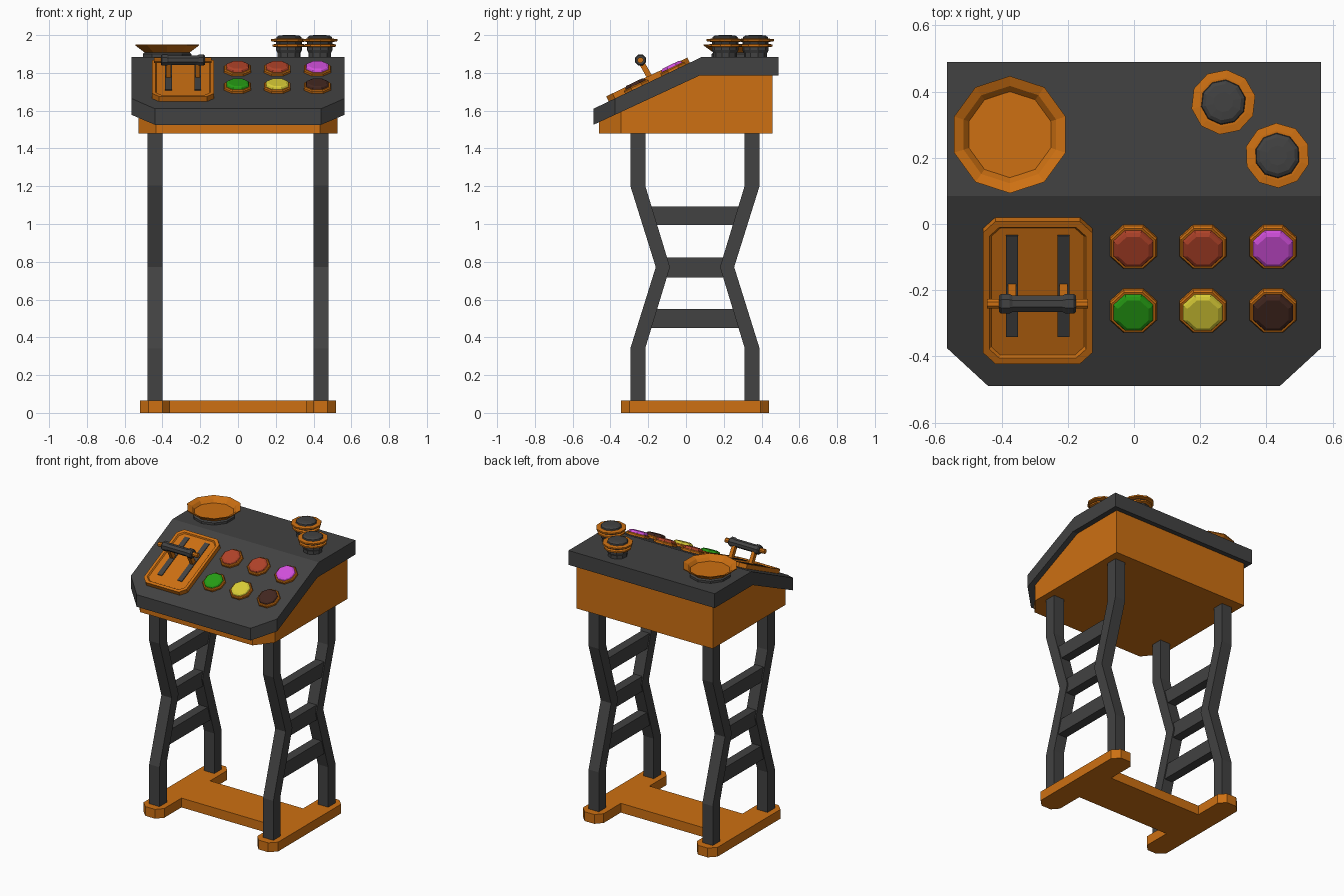
import bpy, bmesh, math
from mathutils import Matrix, Vector

if "Cube" in bpy.data.objects:
    bpy.data.objects.remove(bpy.data.objects["Cube"])


def material(name, *rgb):
    m = bpy.data.materials.new(name)
    m.diffuse_color = (*rgb, 1)
    m.use_nodes = True
    m.node_tree.nodes["Principled BSDF"].inputs["Base Color"].default_value = m.diffuse_color
    return m


ORANGE = material("orange", 0.61, 0.162, 0.006)
DARK = material("dark_grey", 0.054, 0.054, 0.054)
RED = material("brick_red", 0.43, 0.055, 0.022)
PURPLE = material("purple", 0.65, 0.08, 0.72)
GREEN = material("green", 0.019, 0.33, 0.007)
YELLOW = material("yellow", 0.70, 0.61, 0.038)
BROWN = material("dark_brown", 0.055, 0.02, 0.014)


def loft(name, loops, mat, M=Matrix(), split=None, closed=False):
    """Bridge equal-length point loops; cap the ends, or close into a ring."""
    bm = bmesh.new()
    rows = [[bm.verts.new(M @ Vector(p)) for p in loop] for loop in loops]
    n = len(rows[0])
    pairs = list(zip(rows, rows[1:]))
    if closed:
        pairs.append((rows[-1], rows[0]))
    for a, b in pairs:
        for i in range(n):
            bm.faces.new((a[i], a[(i + 1) % n], b[(i + 1) % n], b[i]))
    if not closed:
        bm.faces.new(rows[0][::-1])
        bm.faces.new(rows[-1])
    if split:
        for row in (rows[0], rows[-1]):
            bmesh.ops.connect_verts(bm, verts=[row[i] for i in split])
    bmesh.ops.recalc_face_normals(bm, faces=bm.faces)
    me = bpy.data.meshes.new(name)
    bm.to_mesh(me)
    bm.free()
    me.materials.append(mat)
    ob = bpy.data.objects.new(name, me)
    bpy.context.collection.objects.link(ob)
    return ob


def lathe(name, profile, n, mat, M=Matrix(), turn=0.0, closed=False):
    angles = [turn + 2 * math.pi * i / n for i in range(n)]
    return loft(name, [[(r * math.cos(a), r * math.sin(a), z) for a in angles]
                       for r, z in profile], mat, M, closed=closed)


def box(name, x0, x1, y0, y1, z0, z1, mat, M=Matrix()):
    xy = [(x0, y0), (x1, y0), (x1, y1), (x0, y1)]
    return loft(name, [[(x, y, z) for x, y in xy] for z in (z0, z1)], mat, M)


def extrude_x(name, yz, x0, x1, mat):
    return loft(name, [[(x, y, z) for y, z in yz] for x in (x0, x1)], mat)


# Console desk: a bent slab over an orange housing
BEND, TOP, SLOPE = 0.085, 1.885, 0.478


def desk_outline(w, front, cham_x, cham_y, bend, back):
    half = [(cham_x, front), (w, cham_y), (w, bend), (w, back)]
    return half + [(-x, y) for x, y in reversed(half)]


def bent(y, bend, z, slope):
    return z + min(0, y - bend) * slope


out = desk_outline(0.565, -0.49, 0.44, -0.375, BEND, 0.49)
low = desk_outline(0.565, -0.49, 0.44, -0.375, 0.07, 0.49)
loft("desk_top", [[(x, y, bent(y, 0.07, 1.785, 0.464)) for x, y in low],
                  [(x, y, bent(y, BEND, TOP, SLOPE)) for x, y in out]], DARK, split=(2, 5))
out = desk_outline(0.527, -0.46, 0.435, -0.345, 0.07, 0.457)
loft("housing", [[(x, y, 1.478) for x, y in out],
                 [(x, y, bent(y, 0.07, 1.79, 0.464)) for x, y in out]], ORANGE, split=(2, 5))

# Base: H shaped plate with chamfered feet
right = [(0.36, -0.11), (0.36, -0.30), (0.40, -0.345), (0.475, -0.345), (0.52, -0.30),
         (0.52, 0.395), (0.475, 0.44), (0.40, 0.44), (0.36, 0.395), (0.36, 0.205)]
plan = right + [(-x, y) for x, y in reversed(right)]
loft("base_plate", [[(x, y, z) for x, y in plan] for z in (0, 0.065)], ORANGE)

# Legs, pinched at the waist, and their rungs
leg = [(-0.295, 1.49), (-0.295, 1.203), (-0.16, 0.772), (-0.295, 0.34), (-0.295, 0.05),
       (-0.215, 0.05), (-0.215, 0.345), (-0.085, 0.772), (-0.215, 1.2), (-0.215, 1.49)]
MID = 0.0475


def leg_y(z):
    return -0.125 - abs(z - 0.772) * 0.305


for side, s in (("left", -1), ("right", 1)):
    extrude_x(f"front_leg_{side}", leg, s * 0.44 - 0.04, s * 0.44 + 0.04, DARK)
    extrude_x(f"back_leg_{side}", [(2 * MID - y, z) for y, z in leg],
              s * 0.44 - 0.04, s * 0.44 + 0.04, DARK)
    for i, (z0, z1) in enumerate(((0.45, 0.55), (0.718, 0.822), (0.995, 1.092))):
        a, b = leg_y(z0), leg_y(z1)
        extrude_x(f"rung_{side}_{i}", [(a, z0), (2 * MID - a, z0), (2 * MID - b, z1), (b, z1)],
                  s * 0.44 - 0.032, s * 0.44 + 0.032, DARK)

# Local frame of the sloping face: y runs up the slope, z is its normal
S = Matrix.Translation((0, BEND, TOP)) @ Matrix.Rotation(math.atan(SLOPE), 4, 'X')

# Push buttons in orange collars
grid = [(-0.167, (RED, RED, PURPLE)), (-0.381, (GREEN, YELLOW, BROWN))]
for r, (y, mats) in enumerate(grid):
    for c, (x, mat) in enumerate(zip((-0.002, 0.208, 0.42), mats)):
        M = S @ Matrix.Translation((x, y, 0))
        t = math.pi / 8
        lathe(f"button_collar_{r}{c}", [(0.077, -0.005), (0.077, 0.012), (0.072, 0.018),
                                        (0.064, 0.018), (0.064, -0.005)], 8, ORANGE, M, t, True)
        lathe(f"button_{r}{c}", [(0.065, -0.005), (0.065, 0.02), (0.061, 0.028),
                                 (0.05, 0.034)], 8, mat, M, t)

# Lever panel with a raised rim and two slots


def octagon(hx, hy, c, z):
    q = [(hx, -hy + c), (hx, hy - c), (hx - c, hy), (-hx + c, hy),
         (-hx, hy - c), (-hx, -hy + c), (-hx + c, -hy), (hx - c, -hy)]
    return [(x, y, z) for x, y in q]


loft("lever_panel", [octagon(0.165, 0.238, 0.037, -0.005), octagon(0.165, 0.238, 0.037, 0.03),
                     octagon(0.146, 0.219, 0.03, 0.03), octagon(0.14, 0.213, 0.028, 0.022)],
     ORANGE, S @ Matrix.Translation((-0.291, -0.31, 0)))
for i, x in enumerate((-0.368, -0.2135)):
    box(f"lever_slot_{i}", x - 0.018, x + 0.018, -0.459, -0.121, 0.02, 0.027, DARK, S)
    # arm rising from the slot to the handle
    loft(f"lever_arm_{i}", [[(x - 0.012, y - 0.013, z - 0.007), (x + 0.012, y - 0.013, z - 0.007),
                             (x + 0.012, y + 0.013, z + 0.007), (x - 0.012, y + 0.013, z + 0.007)]
                            for y, z in ((-0.185, 1.765), (-0.243, 1.868))], ORANGE)
H = Matrix.Translation((-0.2915, -0.241, 1.868)) @ Matrix.Rotation(math.pi / 2, 4, 'Y')
lathe("lever_rod", [(0.016, -0.152), (0.016, 0.152)], 8, ORANGE, H, math.pi / 8)
lathe("lever_grip", [(0.026, -0.117), (0.032, -0.11), (0.032, -0.085), (0.027, -0.075),
                     (0.027, 0.075), (0.032, 0.085), (0.032, 0.11), (0.026, 0.117)],
      8, DARK, H, math.pi / 8)

# Dish on a dark foot
D = Matrix.Translation((-0.375, 0.27, 0))
lathe("dish_foot", [(0.135, 1.88), (0.135, 1.9), (0.12, 1.915)], 10, DARK, D, math.pi / 2)
lathe("dish", [(0.125, 1.908), (0.177, 1.945), (0.177, 1.951), (0.147, 1.938), (0.13, 1.918)],
      10, ORANGE, D, math.pi / 2)

# Two knobs, each with a pair of orange flanges
for i, (x, y, t) in enumerate(((0.27, 0.368, 0.2), (0.433, 0.207, 0.35))):
    K = Matrix.Translation((x, y, 0))
    lathe(f"knob_body_{i}", [(0.062, 1.88), (0.062, 1.905), (0.07, 1.92), (0.07, 1.975),
                             (0.066, 1.99), (0.055, 1.997), (0.03, 2.0)], 10, DARK, K, t)
    for j, (z, r) in enumerate(((1.94, 0.09), (1.968, 0.098))):
        lathe(f"knob_flange_{i}{j}", [(0.075, z - 0.004), (r, z), (r, z + 0.01),
                                      (0.075, z + 0.013)], 10, ORANGE, K, t)
